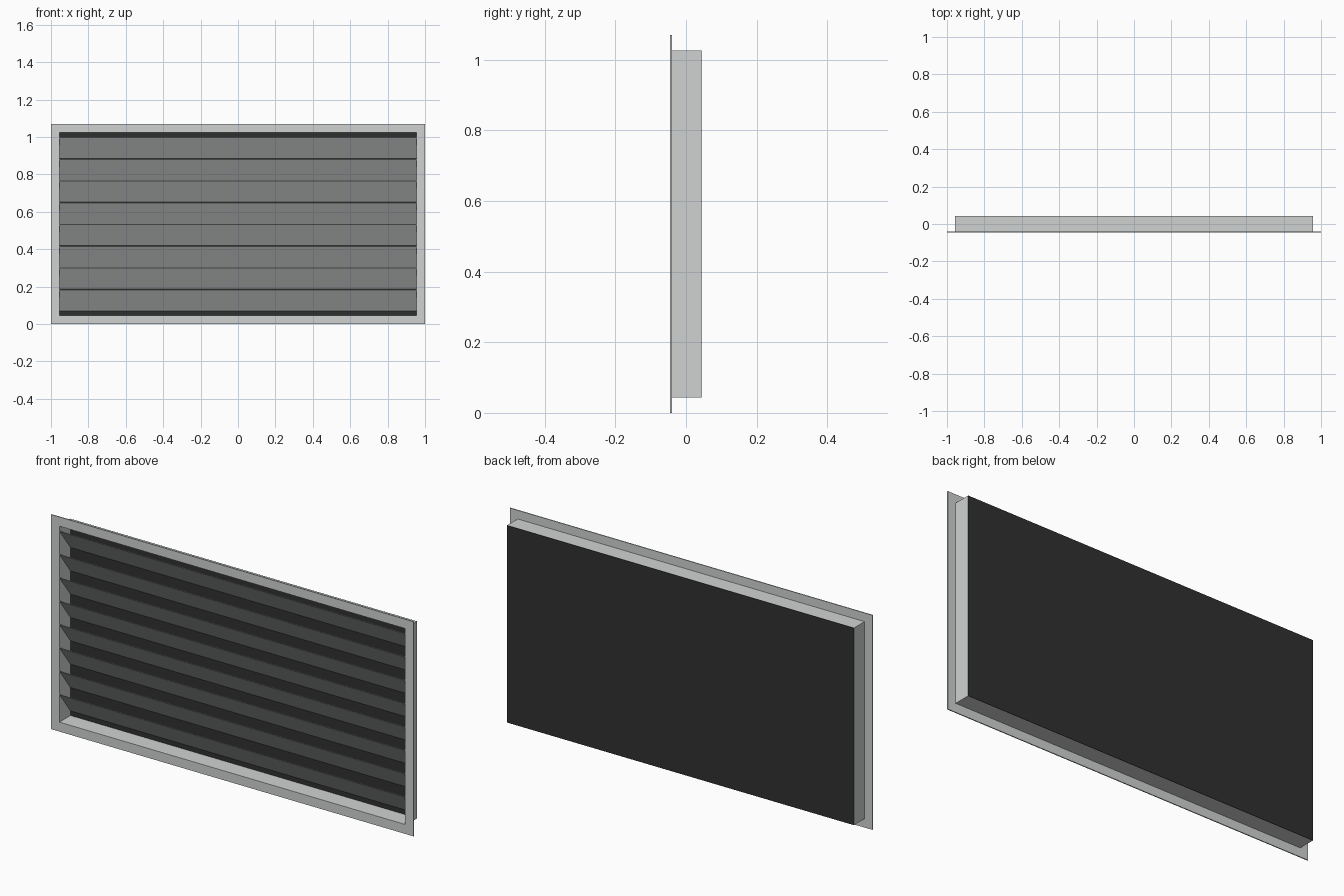
import bpy, bmesh, math

if "Cube" in bpy.data.objects:
    bpy.data.objects.remove(bpy.data.objects["Cube"])

W, H = 2.0, 1.07             # flange outer size
BX, Z0, Z1 = 0.957, 0.044, 1.027   # duct box half width, bottom, top
YF, YB = -0.045, 0.044       # front and back planes
T = 0.003                    # sheet thickness


def material(name, rgb):
    m = bpy.data.materials.new(name)
    m.diffuse_color = (*rgb, 1.0)
    m.use_nodes = True
    m.node_tree.nodes["Principled BSDF"].inputs["Base Color"].default_value = m.diffuse_color
    return m


frame_mat = material("light_grey_metal", (0.625, 0.65, 0.64))
back_mat = material("dark_backing", (0.03, 0.03, 0.03))


def finish(bm, name, mat):
    bmesh.ops.recalc_face_normals(bm, faces=bm.faces)
    me = bpy.data.meshes.new(name)
    bm.to_mesh(me)
    bm.free()
    me.materials.append(mat)
    ob = bpy.data.objects.new(name, me)
    bpy.context.collection.objects.link(ob)
    return ob


def prism_x(name, profile, half, mat):
    """Extrude a (y, z) profile along x."""
    bm = bmesh.new()
    f = bm.faces.new([bm.verts.new((-half, y, z)) for y, z in profile])
    ext = bmesh.ops.extrude_face_region(bm, geom=[f])
    verts = [v for v in ext["geom"] if isinstance(v, bmesh.types.BMVert)]
    bmesh.ops.translate(bm, verts=verts, vec=(2 * half, 0, 0))
    return finish(bm, name, mat)


# Frame: one rectangular ring profile, swept round the opening
# (flange lip at the front, thin sleeve running back)
def loop(hx, z0, z1, y):
    return [(-hx, y, z0), (hx, y, z0), (hx, y, z1), (-hx, y, z1)]


yl = YF + 0.005
yp = YB - 0.002              # front of the backing panel
inner = (BX - T, Z0 + T, Z1 - T)
outer = (BX, Z0, Z1)
flange = (W / 2, 0.0, H)
rings = [(inner, YF), (flange, YF), (flange, yl),
         (outer, yl), (outer, yp), (inner, yp)]
bm = bmesh.new()
loops = [[bm.verts.new(p) for p in loop(*dims, y)] for dims, y in rings]
for a, b in zip(loops, loops[1:] + loops[:1]):
    for i in range(4):
        j = (i + 1) % 4
        bm.faces.new((a[i], a[j], b[j], b[i]))
finish(bm, "frame", frame_mat)

# Backing panel closing the sleeve
prism_x("back_panel", [(yp, Z0), (YB, Z0), (YB, Z1), (yp, Z1)], BX, back_mat)

# Eight louver slats, high at the front and falling to the back
PITCH, DROP = 0.1164, 0.115
yf, yb = YF + 0.002, yp
tv = 0.003                   # vertical thickness of a slat
for i in range(8):
    top = 1.0 - PITCH * i
    prism_x(f"slat_{i + 1}",
            [(yf, top - tv), (yf, top), (yb, top - DROP + tv), (yb, top - DROP)],
            BX - T, frame_mat)
